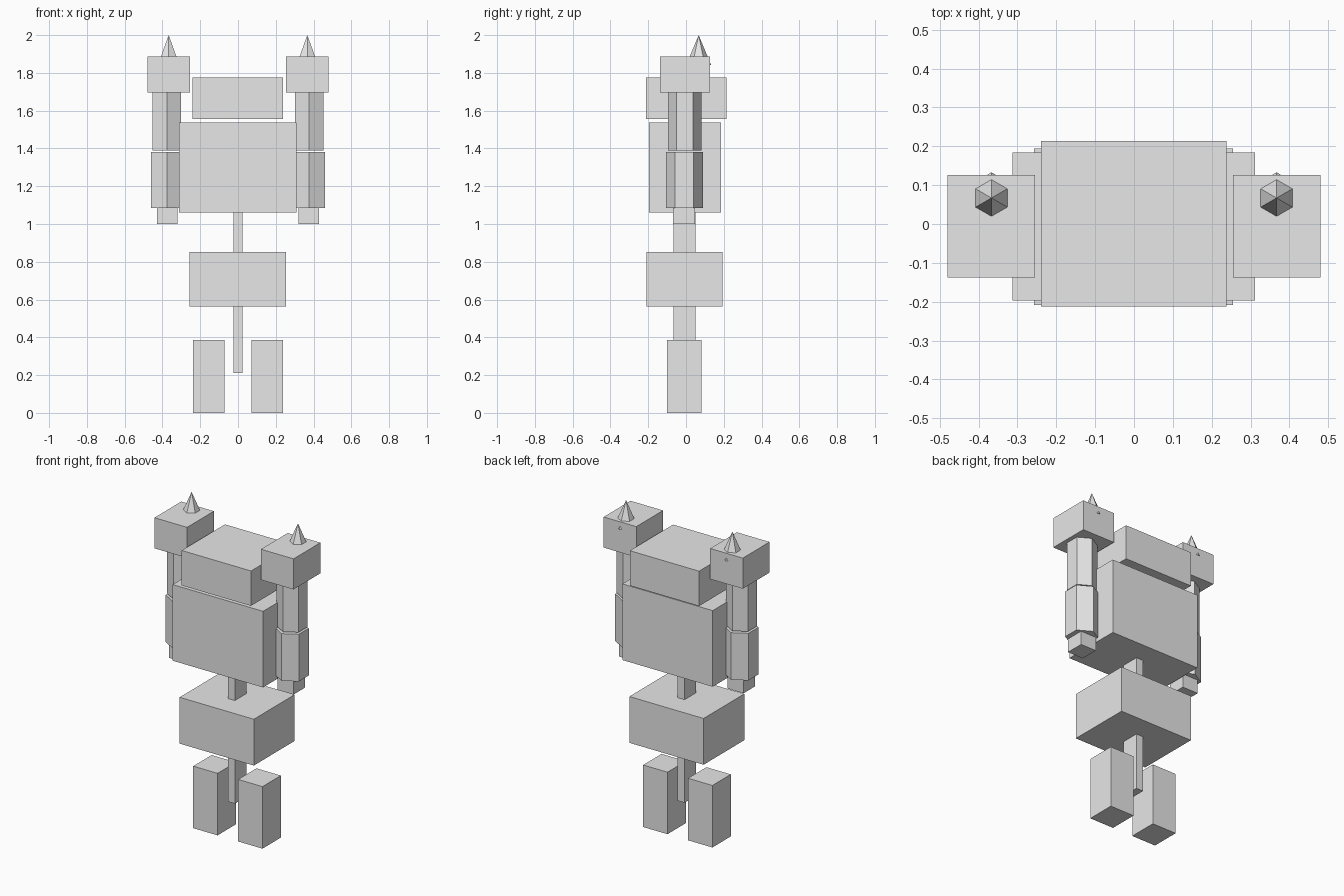
import bpy, bmesh
from mathutils import Matrix

if "Cube" in bpy.data.objects:
    bpy.data.objects.remove(bpy.data.objects["Cube"])

grey = bpy.data.materials.new("plain_grey")
grey.diffuse_color = (0.8, 0.8, 0.8, 1)
grey.use_nodes = True
grey.node_tree.nodes["Principled BSDF"].inputs["Base Color"].default_value = grey.diffuse_color


def finish(bm, name):
    mesh = bpy.data.meshes.new(name)
    bm.to_mesh(mesh)
    bm.free()
    mesh.materials.append(grey)
    bpy.context.collection.objects.link(bpy.data.objects.new(name, mesh))


def box(name, x, y, z):
    """Box from (min, max) ranges on each axis."""
    bm = bmesh.new()
    size = [r[1] - r[0] for r in (x, y, z)]
    mid = [(r[0] + r[1]) / 2 for r in (x, y, z)]
    bmesh.ops.create_cube(bm, size=1, matrix=Matrix.Translation(mid) @ Matrix.Diagonal((*size, 1)))
    finish(bm, name)


def hexagon(name, x, y, z, r_low, r_top):
    """Six-sided prism or cone with corners facing front and back."""
    bm = bmesh.new()
    place = Matrix.Translation((x, y, (z[0] + z[1]) / 2))
    bmesh.ops.create_cone(bm, cap_ends=True, segments=6, radius1=r_low, radius2=r_top,
                          depth=z[1] - z[0], matrix=place)
    # make sure that corners point along y
    if max(v.co.y for v in bm.verts) - y < 0.95 * max(r_low, r_top):
        bmesh.ops.rotate(bm, verts=bm.verts, cent=(x, y, 0), matrix=Matrix.Rotation(0.5235988, 3, 'Z'))
    bmesh.ops.remove_doubles(bm, verts=bm.verts, dist=1e-5)
    finish(bm, name)


# Central body
box("head", (-0.24, 0.238), (-0.212, 0.214), (1.557, 1.775))
box("torso", (-0.313, 0.311), (-0.197, 0.184), (1.062, 1.537))
box("pelvis", (-0.257, 0.255), (-0.208, 0.194), (0.564, 0.853))
box("spine", (-0.025, 0.024), (-0.065, 0.05), (0.21, 1.10))

# Legs and raised arms on both sides
for side, s in (("left", -1), ("right", 1)):
    def span(a, b):
        return tuple(sorted((s * a, s * b)))
    box(side + "_leg", span(0.071, 0.239), (-0.10, 0.081), (0, 0.387))
    box(side + "_elbow", span(0.321, 0.43), (-0.068, 0.047), (1.0, 1.10))
    hexagon(side + "_lower_arm", s * 0.375, -0.008, (1.086, 1.380), 0.098, 0.098)
    hexagon(side + "_upper_arm", s * 0.377, -0.007, (1.388, 1.70), 0.088, 0.088)
    box(side + "_shoulder_block", span(0.255, 0.48), (-0.138, 0.126), (1.696, 1.887))
    hexagon(side + "_spike", s * 0.367, 0.067, (1.842, 2.0), 0.066, 0)
